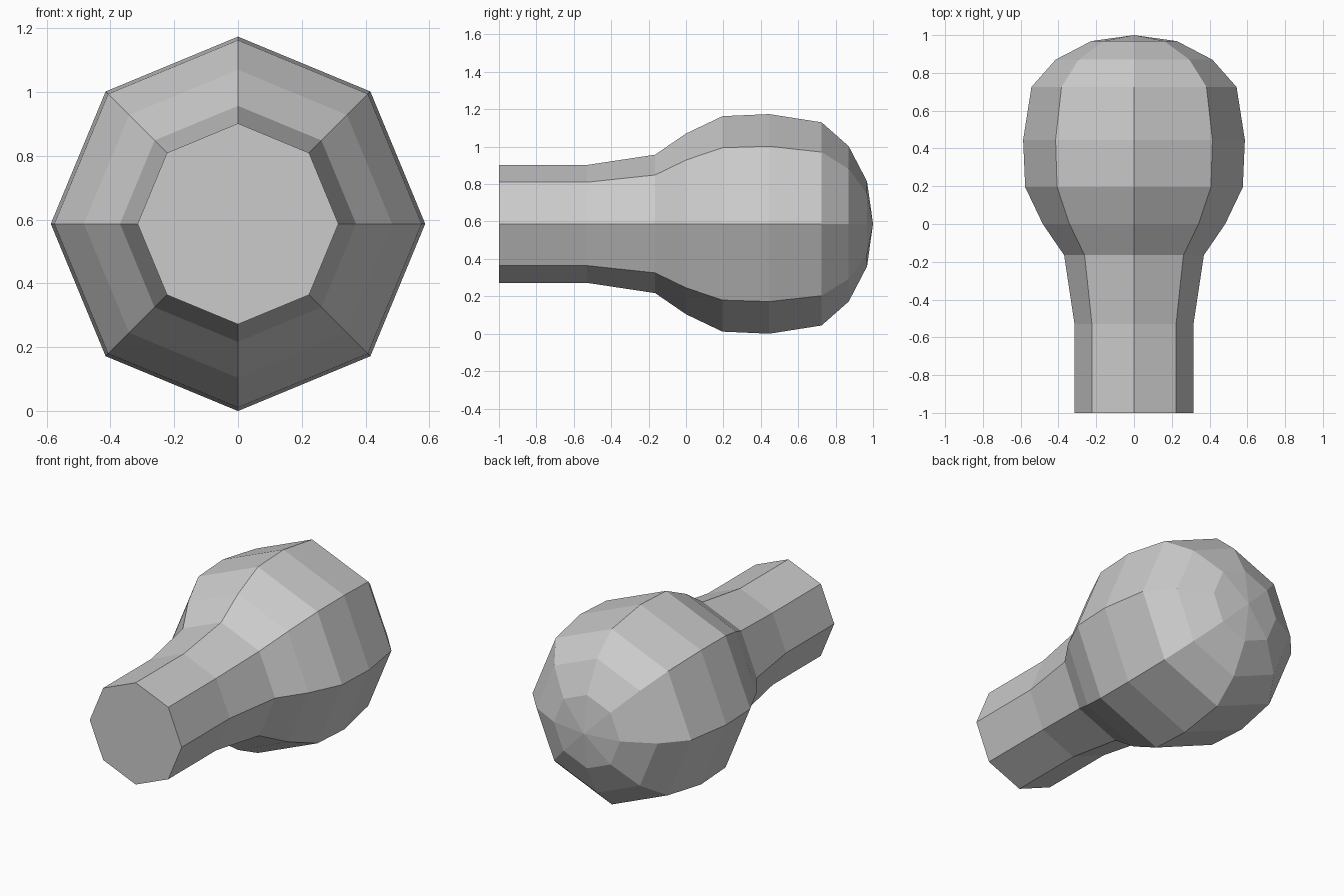
import bpy, bmesh, math

if "Cube" in bpy.data.objects:
    bpy.data.objects.remove(bpy.data.objects["Cube"])

SIDES = 8
CENTRE_Z = 0.587

# Profile along the axis: (y, radius), from the flat base to the rounded tip
PROFILE = [(-1.0, 0.315), (-0.53, 0.315), (-0.165, 0.37), (0.0, 0.483),
           (0.195, 0.576), (0.445, 0.587), (0.725, 0.543),
           (0.87, 0.415), (0.968, 0.227)]
TIP_Y = 1.0

bm = bmesh.new()


def ring(y, r):
    """One octagonal cross-section with a corner pointing straight up."""
    return [bm.verts.new((r * math.sin(2 * math.pi * i / SIDES), y,
                          CENTRE_Z + r * math.cos(2 * math.pi * i / SIDES)))
            for i in range(SIDES)]


# Neck and bulb walls
rings = [ring(y, r) for y, r in PROFILE]
for a, b in zip(rings, rings[1:]):
    for i in range(SIDES):
        j = (i + 1) % SIDES
        bm.faces.new((a[i], a[j], b[j], b[i]))

# Flat base cap and pointed tip fan
bm.faces.new(rings[0])
tip = bm.verts.new((0, TIP_Y, CENTRE_Z))
for i in range(SIDES):
    bm.faces.new((rings[-1][i], rings[-1][(i + 1) % SIDES], tip))

bmesh.ops.recalc_face_normals(bm, faces=bm.faces)
mesh = bpy.data.meshes.new("light_bulb")
bm.to_mesh(mesh)
bm.free()
bpy.context.collection.objects.link(bpy.data.objects.new("light_bulb", mesh))
